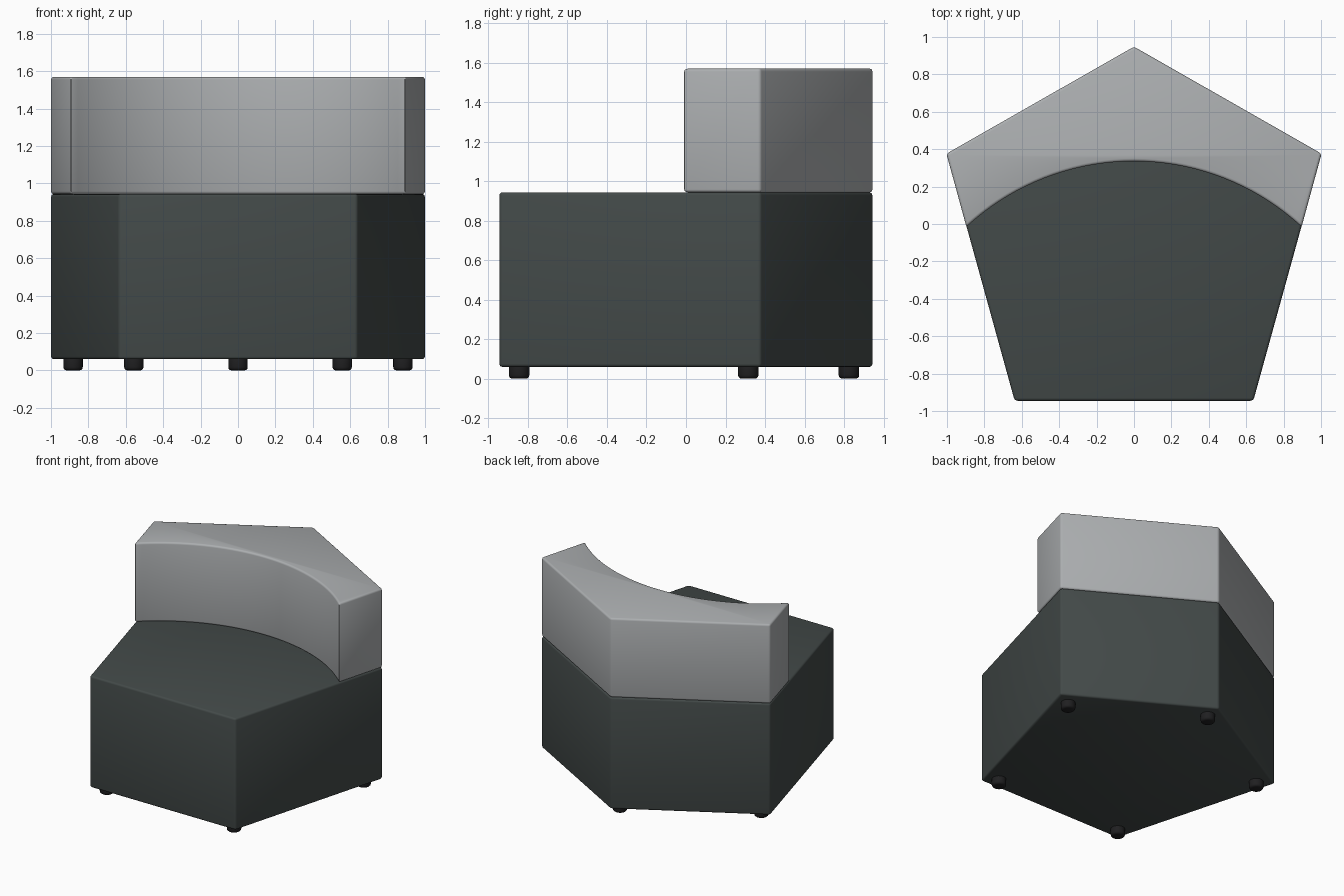
import bpy, bmesh, math

if "Cube" in bpy.data.objects:
    bpy.data.objects.remove(bpy.data.objects["Cube"])


def material(name, rgb):
    m = bpy.data.materials.new(name)
    m.diffuse_color = (*rgb, 1)
    m.use_nodes = True
    m.node_tree.nodes["Principled BSDF"].inputs["Base Color"].default_value = m.diffuse_color
    return m


DARK = material("dark green grey fabric", (0.056, 0.068, 0.066))
LIGHT = material("light grey fabric", (0.41, 0.425, 0.435))
BLACK = material("black rubber", (0.014, 0.014, 0.015))


def prism(name, outline, z0, z1, mat, bevel):
    """Extrude an outline upwards and round its edges."""
    bm = bmesh.new()
    face = bm.faces.new([bm.verts.new((x, y, z0)) for x, y in outline])
    top = bmesh.ops.extrude_face_region(bm, geom=[face])["geom"]
    bmesh.ops.translate(bm, vec=(0, 0, z1 - z0),
                        verts=[v for v in top if isinstance(v, bmesh.types.BMVert)])
    bmesh.ops.recalc_face_normals(bm, faces=bm.faces)
    edges = [e for e in bm.edges if e.calc_face_angle(0) > math.radians(20)]
    bmesh.ops.bevel(bm, geom=edges, offset=bevel, segments=3, profile=0.5, affect='EDGES')
    bmesh.ops.recalc_face_normals(bm, faces=bm.faces)
    me = bpy.data.meshes.new(name)
    bm.to_mesh(me)
    bm.free()
    me.materials.append(mat)
    ob = bpy.data.objects.new(name, me)
    bpy.context.collection.objects.link(ob)
    bpy.ops.object.select_all(action='DESELECT')
    ob.select_set(True)
    bpy.context.view_layer.objects.active = ob
    bpy.ops.object.shade_smooth_by_angle(angle=math.radians(35))
    return ob


# Pentagonal seat block
apex, right, left = (0, 0.948), (1.003, 0.376), (-1.003, 0.376)
seat = [(0.638, -0.945), right, apex, left, (-0.638, -0.945)]
prism("seat", seat, 0.06, 0.943, DARK, 0.015)

# Backrest: rear of the pentagon with a concave arc in front
R, CY, HALF = 1.32, -0.985, math.asin(0.896 / 1.32)
N = 36
arc = []
for i in range(N + 1):
    a = -HALF + 2 * HALF * i / N
    arc.append((R * math.sin(a), CY + R * math.cos(a)))
prism("backrest", arc + [right, apex, left], 0.943, 1.57, LIGHT, 0.015)

# Five round feet near the corners
feet = [(0, 0.825), (0.882, 0.315), (-0.882, 0.315), (0.557, -0.845), (-0.557, -0.845)]
for i, (fx, fy) in enumerate(feet):
    ring = [(fx + 0.052 * math.cos(k * math.tau / 24),
             fy + 0.052 * math.sin(k * math.tau / 24)) for k in range(24)]
    prism(f"foot_{i + 1}", ring, 0.0, 0.085, BLACK, 0.018)
